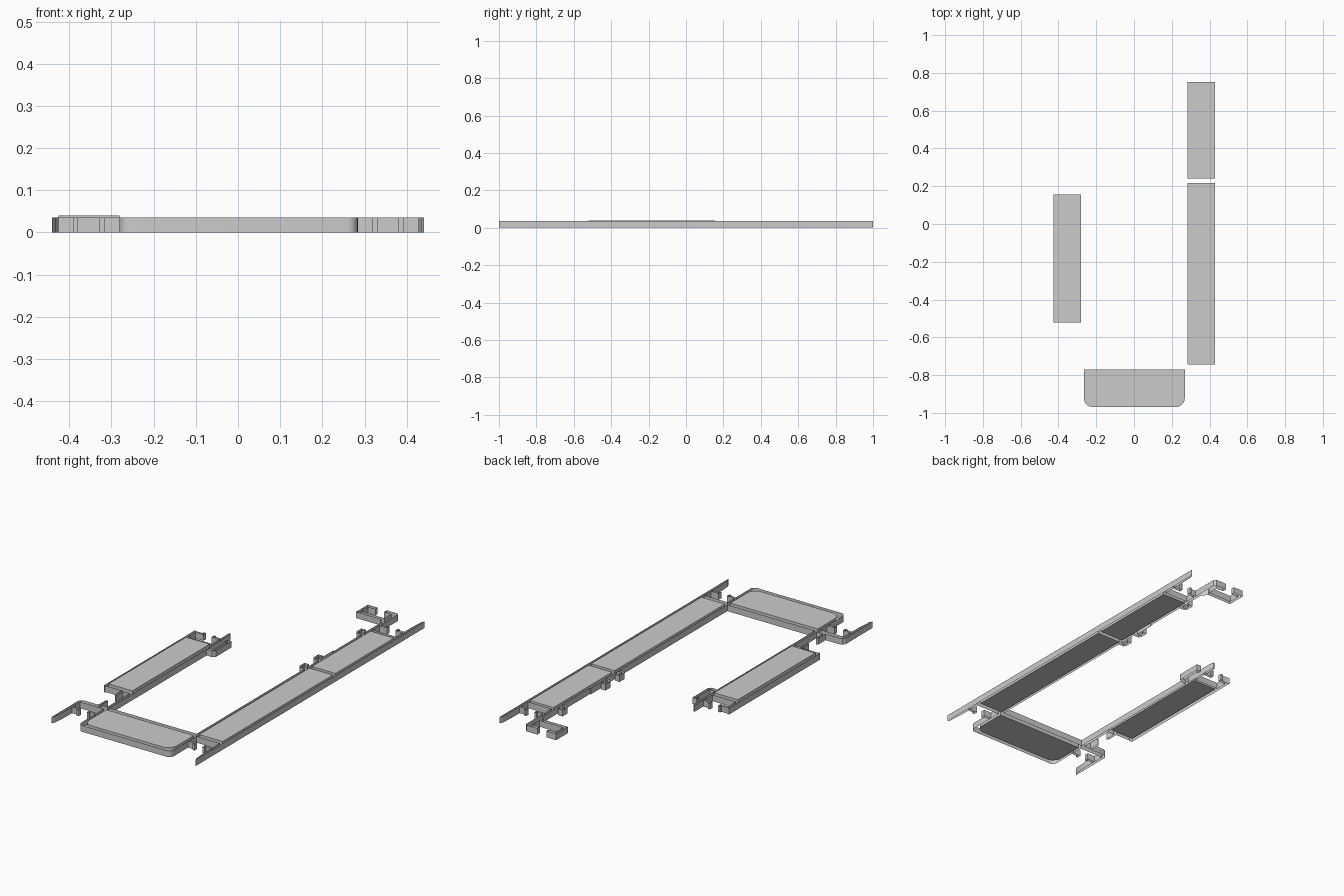
import bpy, bmesh, math

if "Cube" in bpy.data.objects:
    bpy.data.objects.remove(bpy.data.objects["Cube"])

H = 0.035   # height of the extruded profile


def make_object(name, bm):
    mesh = bpy.data.meshes.new(name)
    bm.to_mesh(mesh)
    bm.free()
    ob = bpy.data.objects.new(name, mesh)
    bpy.context.collection.objects.link(ob)
    return ob


def prism(name, pts, z0, z1, caps):
    """Extrude a closed outline, with or without end faces."""
    area = sum(a[0] * b[1] - b[0] * a[1] for a, b in zip(pts, pts[1:] + pts[:1]))
    if area < 0:
        pts = pts[::-1]
    bm = bmesh.new()
    lo = [bm.verts.new((x, y, z0)) for x, y in pts]
    hi = [bm.verts.new((x, y, z1)) for x, y in pts]
    n = len(pts)
    for i in range(n):
        j = (i + 1) % n
        bm.faces.new((lo[i], lo[j], hi[j], hi[i]))
    if caps:
        bm.faces.new(hi)
        bm.faces.new(lo[::-1])
    return make_object(name, bm)


def slot(x0, x1, mouth, floor, lip=0.047, t=0.012, tip=0.01):
    """Lipped channel walked from wall x0 to wall x1."""
    s = 1 if x1 > x0 else -1
    d = 1 if floor > mouth else -1
    left = [(x0, mouth), (x0 + s * (lip - t), mouth), (x0 + s * (lip - t), mouth - d * tip),
            (x0 + s * lip, mouth - d * tip), (x0 + s * lip, mouth + d * t),
            (x0, mouth + d * t), (x0, floor)]
    return left + [(x0 + x1 - x, y) for x, y in reversed(left)]


def gasket_hook(y, fin=0.0):
    """J-shaped hook on the left wall of the tall column, walked downwards."""
    x = 0.265
    pts = [(x, y + 0.06 + fin), (x - 0.006, y + 0.06 + fin), (x - 0.006, y + 0.022),
           (x - 0.012, y + 0.013), (x - 0.024, y + 0.013), (x - 0.028, y + 0.018),
           (x - 0.028, y + 0.042), (x - 0.013, y + 0.044), (x - 0.013, y + 0.056),
           (x - 0.04, y + 0.056), (x - 0.04, y + 0.012), (x - 0.03, y), (x, y)]
    return pts if fin else [(x, y + 0.022)] + pts[3:]


def arc(cx, cy, r, a0, a1, n=6):
    return [(cx + r * math.cos(math.radians(a0 + (a1 - a0) * i / n)),
             cy + r * math.sin(math.radians(a0 + (a1 - a0) * i / n))) for i in range(n + 1)]


# Top claw and left wall of the tall column
outline = [(0.28, 0.99), (0.27, 1.0), (0.205, 1.0), (0.205, 0.977), (0.25, 0.977), (0.25, 0.917),
           (0.105, 0.917), (0.105, 0.98), (0.15, 0.98), (0.15, 1.0), (0.09, 1.0),
           (0.09, 0.898), (0.24, 0.898)]
outline += arc(0.24, 0.86, 0.025, 60, 0, 3)
outline += gasket_hook(0.695) + gasket_hook(0.32, 0.075) + gasket_hook(0.197)

# Crossbar top and hooked top of the short column
outline += [(0.265, -0.745), (-0.27, -0.745), (-0.27, 0.105), (-0.235, 0.105), (-0.222, 0.118),
            (-0.222, 0.255), (-0.248, 0.255), (-0.248, 0.235), (-0.237, 0.235), (-0.237, 0.125),
            (-0.272, 0.125), (-0.272, 0.31), (-0.278, 0.325), (-0.285, 0.325)]
outline += slot(-0.285, -0.43, 0.25, 0.172)

# Left wall of the short column and the facing fins below it
outline += [(-0.445, 0.255), (-0.445, -0.54), (-0.435, -0.546), (-0.425, -0.54), (-0.336, -0.54),
            (-0.336, -0.6), (-0.325, -0.608), (-0.325, -0.545), (-0.285, -0.545), (-0.285, -0.74),
            (-0.325, -0.74), (-0.325, -0.675), (-0.336, -0.685), (-0.336, -0.745),
            (-0.42, -0.745), (-0.435, -0.75), (-0.445, -0.765)]

# Lower legs and the bottom frame between them
outline += [(-0.445, -1.0), (-0.436, -0.985), (-0.43, -0.9)]
outline += slot(-0.43, -0.285, -0.842, -0.77)
outline += arc(-0.26, -0.968, 0.025, 180, 270) + arc(0.255, -0.968, 0.025, 270, 360)
outline += slot(0.28, 0.424, -0.842, -0.77)
outline += [(0.424, -0.9), (0.43, -0.985), (0.437, -1.0)]

# Outer right wall and top channel
outline += [(0.437, 1.0), (0.428, 0.985), (0.424, 0.9)]
outline += slot(0.424, 0.28, 0.842, 0.77)

prism("profile_wall", outline, 0, H, False)


# Filled chambers
def rect(x0, x1, y0, y1):
    return [(x0, y0), (x1, y0), (x1, y1), (x0, y1)]


prism("upper_right_chamber", rect(0.28, 0.424, 0.24, 0.752), 0, H, True)
prism("lower_right_chamber", rect(0.28, 0.424, -0.745, 0.218), 0, H, True)
prism("left_chamber", rect(-0.43, -0.285, -0.522, 0.155), 0.005, 0.04, True)
prism("bottom_chamber", arc(-0.22, -0.92, 0.05, 180, 270) + arc(0.215, -0.92, 0.05, 270, 360)
      + [(0.265, -0.77), (-0.27, -0.77)], 0, H, True)

# Smooth the rounded corners, centre across x
for ob in bpy.context.collection.objects:
    for v in ob.data.vertices:
        v.co.x += 0.004
    bpy.ops.object.select_all(action='DESELECT')
    ob.select_set(True)
    bpy.context.view_layer.objects.active = ob
    bpy.ops.object.shade_smooth_by_angle(angle=math.radians(30))
